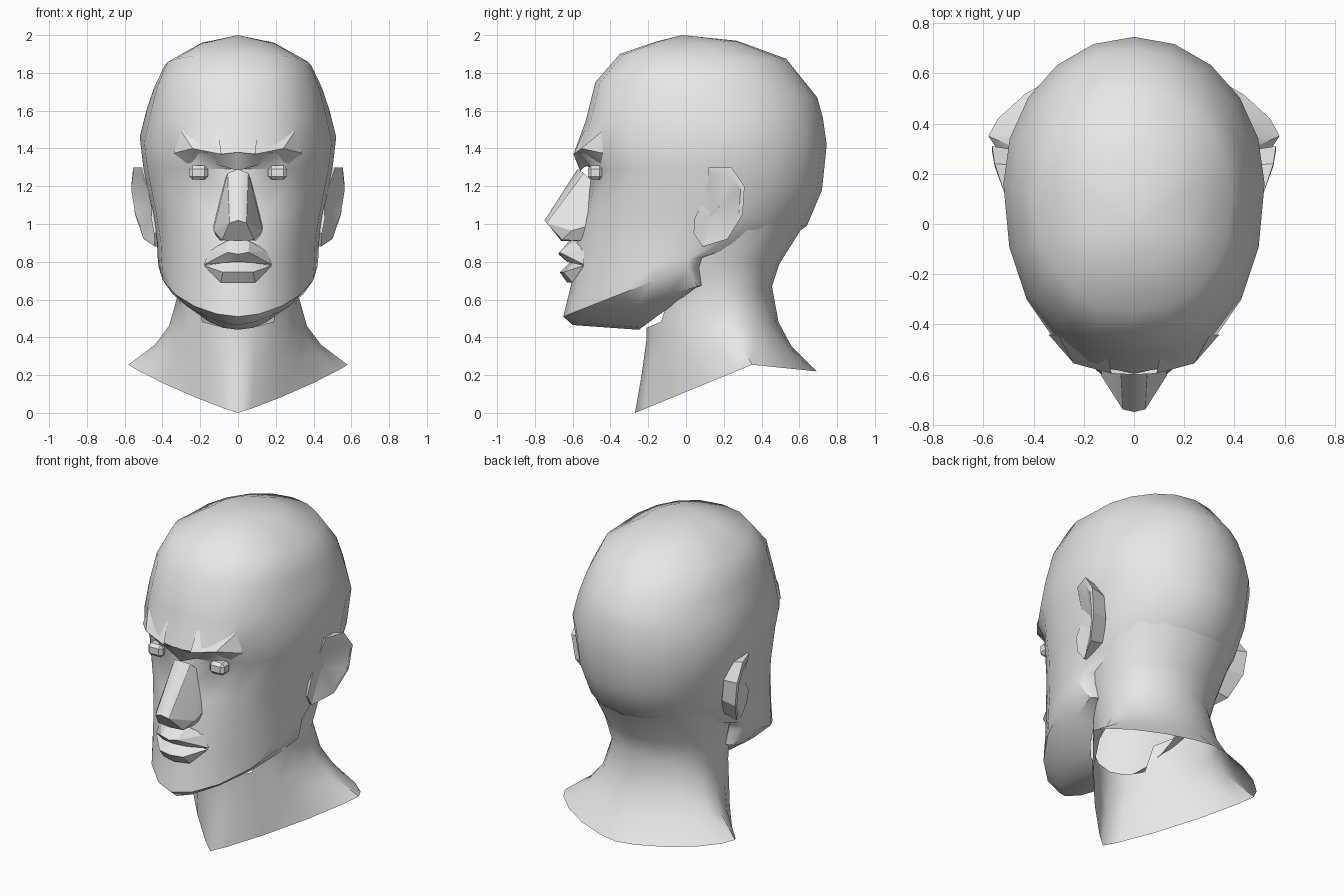
import bpy, bmesh, math
from mathutils import Vector

if "Cube" in bpy.data.objects:
    bpy.data.objects.remove(bpy.data.objects["Cube"])

skin = bpy.data.materials.new("plain_grey")
skin.diffuse_color = (0.8, 0.8, 0.8, 1)
skin.use_nodes = True
skin.node_tree.nodes["Principled BSDF"].inputs["Base Color"].default_value = skin.diffuse_color


def finish(name, bm, ref, angle=25):
    """Orient faces away from ref, then make a mirrored, angle-smoothed object."""
    bmesh.ops.recalc_face_normals(bm, faces=bm.faces)
    ref = Vector(ref)
    out = sum(f.normal.dot(f.calc_center_median() - ref) * f.calc_area() for f in bm.faces)
    if out < 0:
        bmesh.ops.reverse_faces(bm, faces=bm.faces)
    me = bpy.data.meshes.new(name)
    bm.to_mesh(me)
    bm.free()
    me.materials.append(skin)
    ob = bpy.data.objects.new(name, me)
    bpy.context.collection.objects.link(ob)
    bpy.ops.object.select_all(action='DESELECT')
    ob.select_set(True)
    bpy.context.view_layer.objects.active = ob
    bpy.ops.object.shade_smooth_by_angle(angle=math.radians(angle))
    m = ob.modifiers.new("mirror", 'MIRROR')
    m.merge_threshold = 0.001
    return ob


def half_ring(row, n=10):
    """Front-to-back half section: tilted, widest at yw, front/back pointedness."""
    zf, zm, zb, yf, yb, hw, yw, ef, eb = row
    pts = []
    for i in range(n + 1):
        t = math.pi * i / n
        s, c = max(math.sin(t), 0), math.cos(t)
        s = 0 if s < 1e-6 else s
        k = ef if c > 0 else eb
        a = abs(c) ** k
        ye, ze = (yf, zf) if c > 0 else (yb, zb)
        pts.append((hw * s ** k, yw + (ye - yw) * a, zm + (ze - zm) * a))
    return pts


def loft(name, rows, ref, hidden, top=None, angle=40):
    """Skin half rings together, leaving out faces hidden inside another part."""
    bm = bmesh.new()
    rings = [[bm.verts.new(p) for p in half_ring(r)] for r in rows]
    for a, b in zip(rings, rings[1:]):
        for i in range(len(a) - 1):
            bm.faces.new((a[i], a[i + 1], b[i + 1], b[i]))
    if top:
        apex = bm.verts.new(top)
        for i in range(len(rings[-1]) - 1):
            bm.faces.new((rings[-1][i], rings[-1][i + 1], apex))
    inside = [f for f in bm.faces if hidden(f.calc_center_median())]
    bmesh.ops.delete(bm, geom=inside, context='FACES')
    return finish(name, bm, ref, angle)


def patch(name, points, faces, ref, angle=20):
    """Small faceted part from lettered points."""
    bm = bmesh.new()
    v = {k: bm.verts.new(p) for k, p in points.items()}
    for f in faces.split():
        bm.faces.new([v[k] for k in f])
    return finish(name, bm, ref, angle)


# Head rows: z front/middle/back, y front/back, half width, y of widest, pointedness
jaw = [
    (0.44, 0.66, 0.67, -0.25, 0.11, 0.26, 0.05, 1.0, 1),
    (0.465, 0.67, 0.68, -0.60, 0.11, 0.37, 0.06, 1.35, 1),
    (0.51, 0.77, 0.77, -0.65, 0.11, 0.42, 0.01, 1.12, 1),
    (0.69, 0.82, 0.82, -0.605, 0.14, 0.425, 0.02, 1.05, 1),
    (0.88, 0.92, 0.87, -0.585, 0.47, 0.43, 0.06, 1.0, 1),
    (1.06, 1.07, 0.99, -0.54, 0.64, 0.455, 0.12, 0.9, 1),
]
cranium = [
    (1.29, 1.29, 1.18, -0.505, 0.72, 0.50, 0.14, 0.84, 1),
    (1.37, 1.46, 1.42, -0.595, 0.745, 0.52, 0.16, 0.93, 1),
    (1.55, 1.60, 1.56, -0.53, 0.725, 0.485, 0.14, 0.86, 1),
    (1.75, 1.72, 1.67, -0.48, 0.695, 0.445, 0.12, 0.86, 1),
    (1.90, 1.835, 1.875, -0.35, 0.53, 0.39, 0.10, 0.9, 1),
    (1.965, 1.955, 1.97, -0.16, 0.27, 0.20, 0.06, 1.0, 1),
]
loft("head", jaw + cranium, (0, 0.1, 1.2),
     lambda c: c.x < 0.3 and c.y > 0.08 and c.z < 0.88, top=(0, -0.02, 2.0))

# Open neck flaring to the shoulders
loft("neck", [
    (0.00, 0.255, 0.22, -0.27, 0.69, 0.58, 0.35, 1.8, 1.35),
    (0.20, 0.36, 0.35, -0.235, 0.56, 0.44, 0.29, 1.4, 1.1),
    (0.38, 0.46, 0.48, -0.21, 0.49, 0.365, 0.23, 1.15, 1),
    (0.45, 0.62, 0.67, -0.21, 0.455, 0.32, 0.20, 1.0, 1),
    (0.60, 0.80, 0.79, -0.15, 0.495, 0.36, 0.20, 1.0, 1),
    (0.80, 1.04, 1.06, -0.10, 0.665, 0.42, 0.20, 1.0, 1),
], (0, 0.15, 0.5), lambda c: c.y < 0.05 and c.z > 0.67 + c.y)

# Brow ridges
patch("brows", {
    'a': (0.06, -0.54, 1.30), 'b': (0.09, -0.595, 1.37), 'c': (0.24, -0.555, 1.40),
    'd': (0.34, -0.44, 1.375), 'e': (0.27, -0.45, 1.32), 'f': (0.15, -0.49, 1.32),
    'g': (0.30, -0.445, 1.49), 'h': (0.10, -0.54, 1.49), 'i': (0, -0.60, 1.38),
    'j': (0, -0.56, 1.28),
}, "abf bcf fce cde bhgc cgd jiba", (0.15, -0.35, 1.38), 30)

# Nose
patch("nose", {
    'a': (0, -0.575, 1.29), 'b': (0.055, -0.54, 1.27), 'c': (0, -0.748, 1.02),
    'd': (0.045, -0.738, 1.005), 'e': (0.13, -0.605, 0.965), 'f': (0.085, -0.655, 0.915),
    'g': (0, -0.66, 0.91), 'h': (0.08, -0.47, 1.20), 'i': (0.13, -0.48, 1.0),
    'j': (0.10, -0.48, 0.91), 'k': (0, -0.48, 0.91),
}, "abdc bhed hie def cdfg eijf fjkg", (0, -0.5, 1.1))

# Upper lip with the strip below the nose
patch("upper_lip", {
    'a': (0, -0.61, 0.92), 'b': (0.06, -0.59, 0.91), 'c': (0.15, -0.54, 0.86),
    'd': (0, -0.675, 0.84), 'e': (0.055, -0.67, 0.85), 'f': (0.18, -0.54, 0.785),
    'g': (0, -0.63, 0.80), 'h': (0.08, -0.61, 0.795),
}, "abed bce cfe dehg efh", (0, -0.4, 0.85))

# Lower lip with the dip above the chin
patch("lower_lip", {
    'a': (0, -0.61, 0.80), 'b': (0.08, -0.60, 0.795), 'c': (0.18, -0.54, 0.78),
    'd': (0, -0.668, 0.745), 'e': (0.08, -0.65, 0.745), 'f': (0, -0.63, 0.69),
    'g': (0.09, -0.60, 0.69),
}, "abed bce degf ecg", (0, -0.4, 0.74))

# Eyes
bm = bmesh.new()
bmesh.ops.create_cube(bm, size=1)
for v in bm.verts:
    v.co = Vector((0.21 + v.co.x * 0.10, -0.48 + v.co.y * 0.08, 1.272 + v.co.z * 0.075))
bmesh.ops.bevel(bm, geom=bm.edges[:], offset=0.018, segments=1, affect='EDGES')
finish("eyes", bm, (0.21, -0.48, 1.272))

# Ears: outline as y, z and outward x, with a rim and a bowl sinking into the head
outline = [(0.12, 1.30, 0.515), (0.24, 1.30, 0.555), (0.31, 1.20, 0.565),
           (0.30, 1.05, 0.545), (0.22, 0.92, 0.50), (0.09, 0.88, 0.44),
           (0.04, 0.95, 0.445), (0.045, 1.03, 0.46), (0.10, 1.13, 0.455)]
bm = bmesh.new()
cy, cz = 0.18, 1.09
loops = []
for scale, dx in ((0.88, -0.10), (1.0, 0.0), (0.84, 0.0)):
    loops.append([bm.verts.new((x + dx, cy + (y - cy) * scale, cz + (z - cz) * scale))
                  for y, z, x in outline])
for a, b in zip(loops, loops[1:]):
    for i in range(len(a)):
        j = (i + 1) % len(a)
        bm.faces.new((a[i], a[j], b[j], b[i]))
bowl = bm.verts.new((0.45, cy - 0.01, cz))
for i in range(len(outline)):
    bm.faces.new((loops[-1][i], loops[-1][(i + 1) % len(outline)], bowl))
finish("ears", bm, (0.40, cy, cz))
